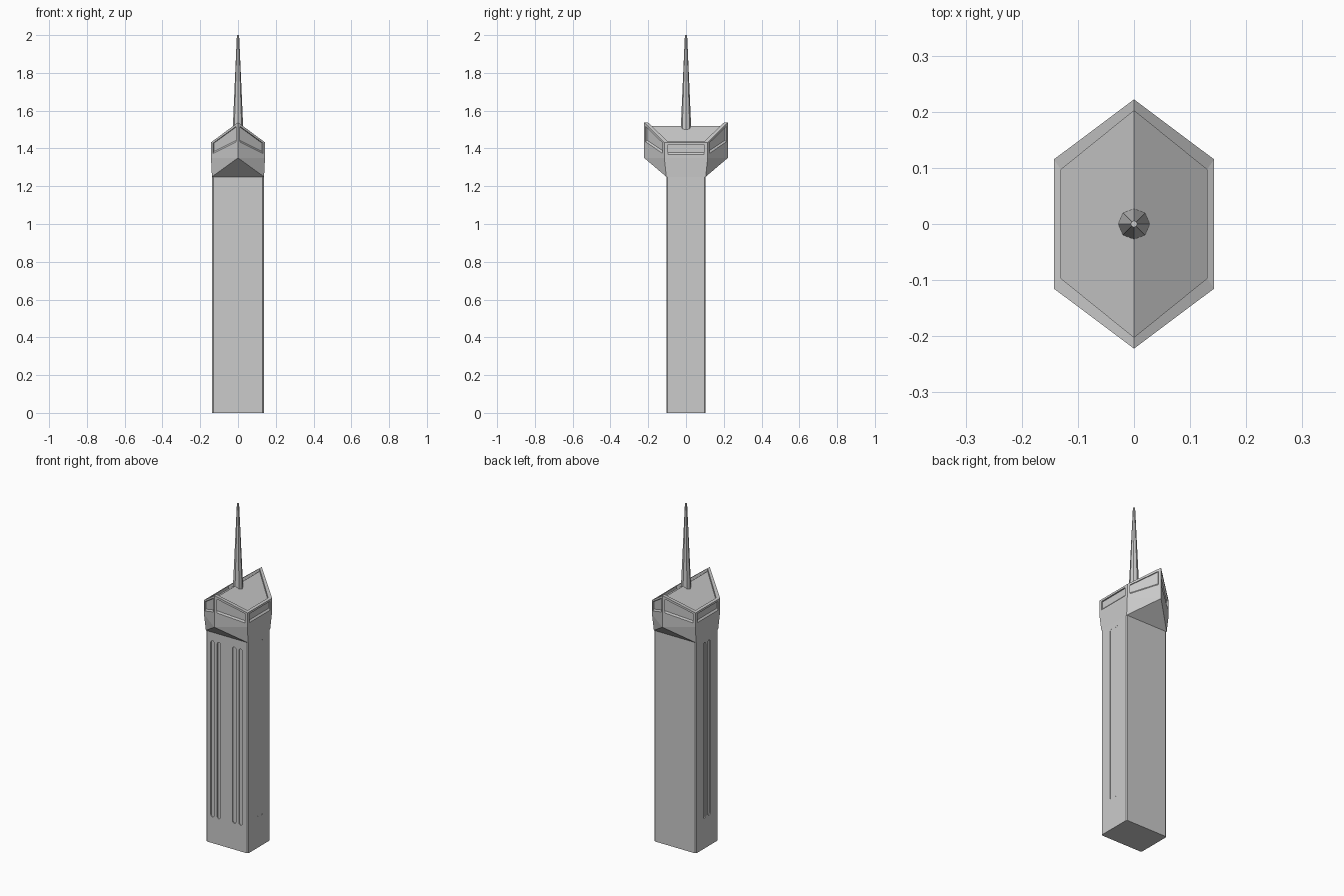
import bpy, bmesh
from math import pi, sin, cos
from mathutils import Vector

if "Cube" in bpy.data.objects:
    bpy.data.objects.remove(bpy.data.objects["Cube"])

SX, SY = 0.138, 0.104          # shaft half sizes
Z_SHAFT, Z_RIM = 1.25, 1.35    # shaft top, underside of crown walls


def make(name, bm):
    bmesh.ops.recalc_face_normals(bm, faces=bm.faces)
    me = bpy.data.meshes.new(name)
    bm.to_mesh(me)
    bm.free()
    ob = bpy.data.objects.new(name, me)
    bpy.context.collection.objects.link(ob)
    return ob


# Shaft: box with slightly chamfered vertical corners
bm = bmesh.new()
bmesh.ops.create_cube(bm, size=1)
for v in bm.verts:
    v.co = (v.co.x * 2 * SX, v.co.y * 2 * SY, (v.co.z + 0.5) * Z_SHAFT)
edges = [e for e in bm.edges if abs(e.verts[0].co.z - e.verts[1].co.z) > 1]
bmesh.ops.bevel(bm, geom=edges, offset=0.007, segments=1, affect='EDGES')
shaft = make("shaft", bm)


# Vertical round-ended slots in the front and sides
def slot(bm, center, across, normal, z0, z1, depth, r=0.011):
    n, a = Vector(normal), Vector(across)
    pts = [(r * cos(pi * i / 8), z1 - r + r * sin(pi * i / 8)) for i in range(9)]
    pts += [(-u, z0 + z1 - z) for u, z in pts]
    base = Vector(center)
    rings = [[bm.verts.new(base + n * d + a * u + Vector((0, 0, z))) for u, z in pts]
             for d in (-depth, 0.02)]
    bm.faces.new(rings[0])
    bm.faces.new(rings[1])
    for i in range(len(pts)):
        j = (i + 1) % len(pts)
        bm.faces.new((rings[0][i], rings[0][j], rings[1][j], rings[1][i]))


bm = bmesh.new()
for x in (-0.095, -0.053, 0.048, 0.09):
    slot(bm, (x, -SY, 0), (1, 0, 0), (0, -1, 0), 0.155, 1.2, 0.006)
for y in (-0.02, 0.023):
    slot(bm, (-SX, y, 0), (0, 1, 0), (-1, 0, 0), 0.18, 1.22, 0.006)
    slot(bm, (SX, y, 0), (0, 1, 0), (1, 0, 0), 0.18, 1.22, 0.001)
cutter = make("slot_cutter", bm)
cutter.hide_render = True
cutter.hide_set(True)
mod = shaft.modifiers.new("slots", 'BOOLEAN')
mod.object = cutter
mod.operation = 'DIFFERENCE'
mod.solver = 'EXACT'

# Crown: hexagonal head with flared underside, panelled walls, parapet and gable roof
bm = bmesh.new()
V = lambda x, y, z: bm.verts.new((x, y, z))
HX, HY, PY = 0.143, 0.115, 0.222
plan = [(0, -PY), (HX, -HY), (HX, HY), (0, PY), (-HX, HY), (-HX, -HY)]
inner = [(0, -0.202), (0.13, -0.097), (0.13, 0.097), (0, 0.202), (-0.13, 0.097), (-0.13, -0.097)]
zed = lambda x, prow, corner: prow if x == 0 else corner
low = [V(x, y, Z_RIM) for x, y in plan]
top = [V(x, y, zed(x, 1.538, 1.432)) for x, y in plan]
rim = [V(x, y, zed(x, 1.538, 1.438)) for x, y in inner]
roof = [V(x, y, zed(x, 1.52, 1.42)) for x, y in inner]
base = [V(x, y, Z_SHAFT) for x, y in ((SX, -SY), (SX, SY), (-SX, SY), (-SX, -SY))]
bm.faces.new(base)
for s, (a, b, p, h0, h1) in enumerate(((3, 0, 0, 5, 1), (1, 2, 3, 2, 4))):
    bm.faces.new((base[a], base[b], low[p]))        # prow underside
    bm.faces.new((base[a], low[p], low[h0]))
    bm.faces.new((base[b], low[h1], low[p]))
bm.faces.new((base[0], base[1], low[2], low[1]))
bm.faces.new((base[2], base[3], low[5], low[4]))
bm.faces.new((roof[0], roof[1], roof[2], roof[3]))
bm.faces.new((roof[0], roof[3], roof[4], roof[5]))
for i in range(6):
    j = (i + 1) % 6
    bm.faces.new((top[i], top[j], rim[j], rim[i]))
    bm.faces.new((rim[i], rim[j], roof[j], roof[i]))
    # Recessed wall panel
    p, q = Vector((*plan[i], 0)), Vector((*plan[j], 0))
    n = Vector((q.y - p.y, p.x - q.x, 0)).normalized()
    outer = [low[i], low[j], top[j], top[i]]
    spec = []
    for t in (0.08, 0.92):
        c = p.lerp(q, t)
        k = max(0, 1 - abs(c.x) / HX)
        spec.append((c, 1.368 + 0.072 * k, 1.42 + 0.104 * k))
    (c0, l0, h0), (c1, l1, h1) = spec
    quad = [(c0, l0), (c1, l1), (c1, h1), (c0, h0)]
    front = [bm.verts.new((c.x, c.y, z)) for c, z in quad]
    back = [bm.verts.new(Vector((c.x, c.y, z + (0.01 if m < 2 else 0))) - n * 0.008)
            for m, (c, z) in enumerate(quad)]
    bm.faces.new(back)
    for a in range(4):
        b = (a + 1) % 4
        bm.faces.new((outer[a], outer[b], front[b], front[a]))
        bm.faces.new((front[a], front[b], back[b], back[a]))
make("crown", bm)

# Spire: tapered eight-sided mast
bpy.ops.mesh.primitive_cone_add(vertices=8, radius1=0.028, radius2=0.006,
                                depth=0.5, location=(0, 0, 1.75))
bpy.context.object.name = "spire"
